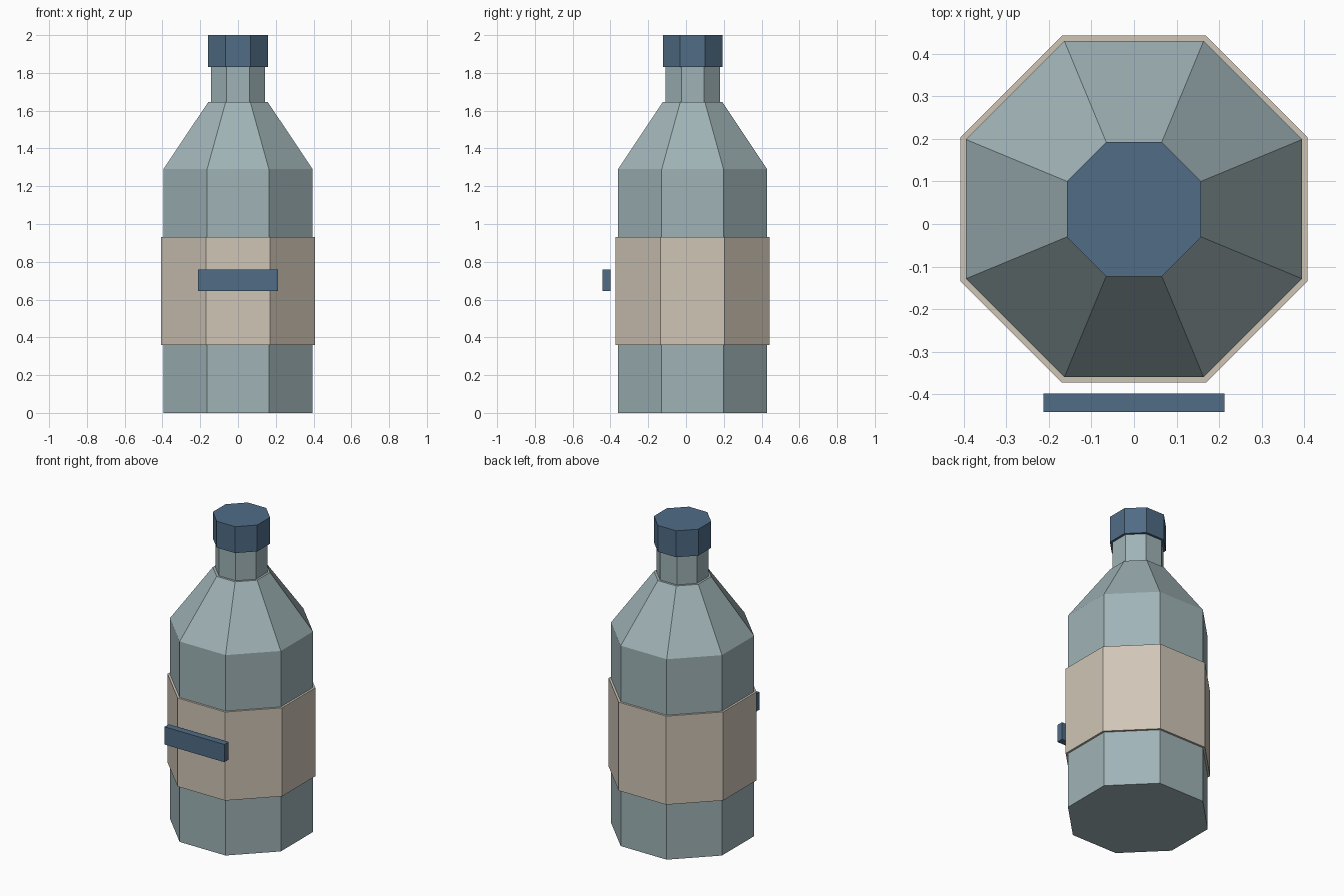
import bpy, bmesh, math

if "Cube" in bpy.data.objects:
    bpy.data.objects.remove(bpy.data.objects["Cube"])

SIDES = 8
CENTRE_Y = 0.035


def material(name, rgb):
    m = bpy.data.materials.new(name)
    m.diffuse_color = (*rgb, 1.0)
    m.use_nodes = True
    m.node_tree.nodes["Principled BSDF"].inputs["Base Color"].default_value = m.diffuse_color
    return m


glass = material("pale grey green glass", (0.35, 0.45, 0.47))
paper = material("beige paper", (0.63, 0.56, 0.47))
blue = material("dark blue", (0.08, 0.15, 0.24))


def finish(name, bm, mat):
    bmesh.ops.recalc_face_normals(bm, faces=bm.faces)
    mesh = bpy.data.meshes.new(name)
    bm.to_mesh(mesh)
    bm.free()
    mesh.materials.append(mat)
    obj = bpy.data.objects.new(name, mesh)
    bpy.context.collection.objects.link(obj)
    return obj


def turned(name, profile, mat):
    """Closed octagonal solid from (distance to flat side, height) pairs."""
    bm = bmesh.new()
    rings = []
    for apothem, z in profile:
        r = apothem / math.cos(math.pi / SIDES)
        angles = [(i + 0.5) * math.tau / SIDES for i in range(SIDES)]
        rings.append([bm.verts.new((r * math.cos(a), CENTRE_Y + r * math.sin(a), z))
                      for a in angles])
    for low, high in zip(rings, rings[1:]):
        for i in range(SIDES):
            j = (i + 1) % SIDES
            bm.faces.new((low[i], low[j], high[j], high[i]))
    bm.faces.new(rings[0])
    bm.faces.new(rings[-1])
    return finish(name, bm, mat)


# Bottle: body, sloping shoulder, small ledge and neck
turned("bottle", [(0.395, 0.0), (0.395, 1.29), (0.158, 1.645),
                  (0.144, 1.645), (0.144, 1.83)], glass)

# Label sleeve around the body
turned("label", [(0.408, 0.36), (0.408, 0.93)], paper)

# Cap
turned("cap", [(0.158, 1.83), (0.158, 2.0)], blue)

# Bar standing just in front of the label
bm = bmesh.new()
bmesh.ops.create_cube(bm, size=1.0)
bmesh.ops.scale(bm, vec=(0.426, 0.043, 0.114), verts=bm.verts)
bmesh.ops.translate(bm, vec=(0, -0.4205, 0.702), verts=bm.verts)
finish("label_bar", bm, blue)
